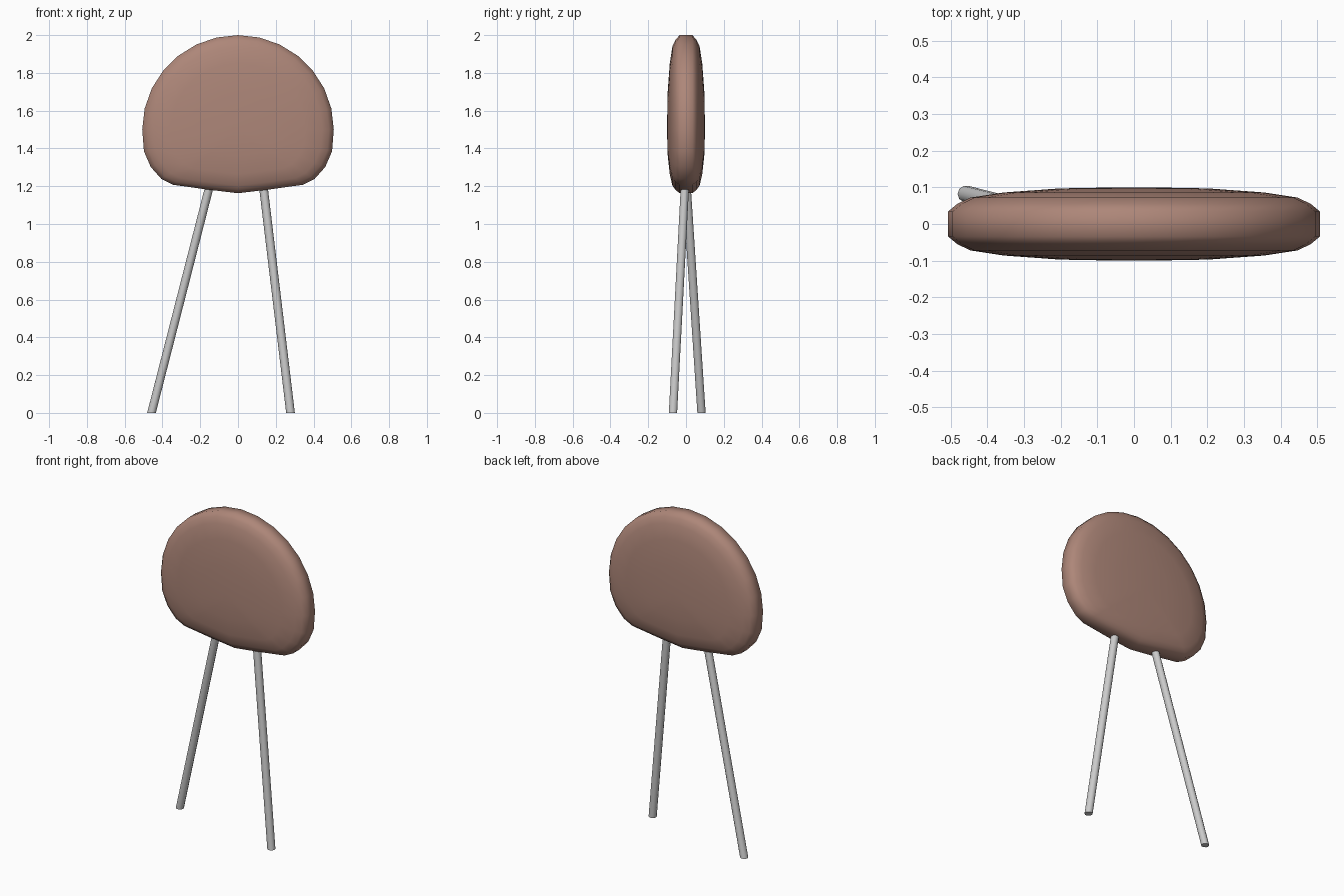
import bpy, bmesh, math
from mathutils import Vector

if "Cube" in bpy.data.objects:
    bpy.data.objects.remove(bpy.data.objects["Cube"])


def loft(name, rings, color=None, angle=40):
    """Skin a list of closed rings and cap both ends with fans."""
    bm = bmesh.new()
    loops = [[bm.verts.new(p) for p in ring] for ring in rings]
    n = len(loops[0])
    for a, b in zip(loops, loops[1:]):
        for i in range(n):
            j = (i + 1) % n
            bm.faces.new((a[i], a[j], b[j], b[i]))
    caps = [bm.faces.new(loops[0]), bm.faces.new(loops[-1])]
    bmesh.ops.recalc_face_normals(bm, faces=bm.faces)
    mesh = bpy.data.meshes.new(name)
    bm.to_mesh(mesh)
    bm.free()
    obj = bpy.data.objects.new(name, mesh)
    bpy.context.collection.objects.link(obj)
    if color:
        mat = bpy.data.materials.new(name + "_colour")
        mat.diffuse_color = color
        mat.use_nodes = True
        mat.node_tree.nodes["Principled BSDF"].inputs["Base Color"].default_value = mat.diffuse_color
        mesh.materials.append(mat)
    bpy.ops.object.select_all(action='DESELECT')
    obj.select_set(True)
    bpy.context.view_layer.objects.active = obj
    bpy.ops.object.shade_smooth_by_angle(angle=math.radians(angle))
    return obj


# Domed pad: half outline from top to bottom, mirrored in x
CZ = 1.5
arc = [(0.507 * math.sin(t), CZ + 0.5 * math.cos(t))
       for t in (math.radians(12.857 * i) for i in range(8))]
arc[-1] = (0.507, CZ)
low = [(0.498, 1.385), (0.462, 1.302), (0.405, 1.238), (0.345, 1.208),
       (0.16, 1.182), (0.0, 1.163)]
half = arc + low
outline = half + [(-x, z) for x, z in half[-2:0:-1]]

# Pillow thickness: outline scale and half depth, mirrored front to back
section = [(0.08, 0.1), (0.4, 0.097), (0.7, 0.086), (0.88, 0.072),
           (0.95, 0.055), (1.0, 0.034)]
levels = [(s, -d) for s, d in section] + [(s, d) for s, d in section[::-1]]
loft("pad", [[(x * s, y, CZ + (z - CZ) * s) for x, z in outline]
             for s, y in levels], (0.42, 0.24, 0.19, 1), 60)


# Splayed legs, cut level with the ground
def leg(name, foot, top, radius=0.023, sides=10):
    foot, top = Vector(foot), Vector(top)
    rings = [[p + Vector((radius * math.cos(a), radius * math.sin(a), 0))
              for a in (2 * math.pi * i / sides for i in range(sides))]
             for p in (foot, top)]
    loft(name, rings)


leg("left_leg", (-0.458, 0.082, 0), (-0.138, 0.0, 1.25))
leg("right_leg", (0.278, -0.069, 0), (0.128, -0.003, 1.25))
